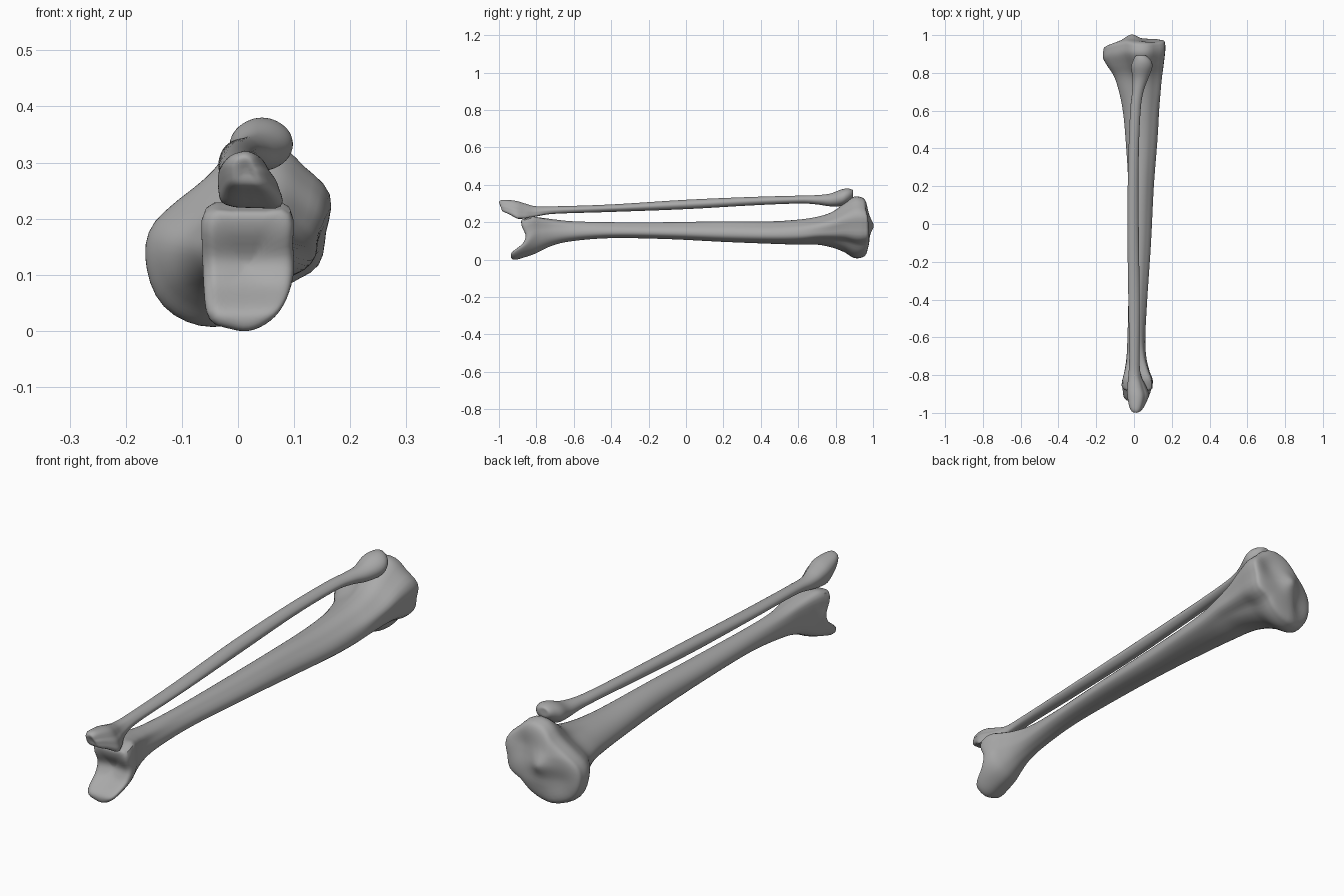
import bpy
import bmesh
from math import cos, sin, tau, exp

SIDES = 48      # vertices around each ring
STEPS = 5       # rings between two stations

old = bpy.data.objects.get("Cube")
if old:
    bpy.data.objects.remove(old, do_unlink=True)

bone_grey = bpy.data.materials.new("bone_grey")
bone_grey.use_nodes = True
colour = (0.4, 0.4, 0.4, 1)
bone_grey.diffuse_color = colour
bone_grey.node_tree.nodes["Principled BSDF"].inputs["Base Color"].default_value = colour


def catmull(a, b, c, d, t):
    """Smooth value between b and c."""
    return b + 0.5 * t * (c - a + t * (2*a - 5*b + 4*c - d + t * (3*(b - c) + d - a)))


def ramp(value, start, end):
    """Smooth step from start to end."""
    t = min(1, max(0, (value - start) / (end - start)))
    return t * t * (3 - 2 * t)


def outline(radii):
    """Closed outline from radii at even angles, fitted to a unit box."""
    count = len(radii)
    points = []
    for i in range(SIDES):
        k, t = divmod(i * count / SIDES, 1)
        r = catmull(*(radii[(int(k) + j) % count] for j in (-1, 0, 1, 2)), t)
        points.append((r * cos(tau * i / SIDES), r * sin(tau * i / SIDES)))
    fitted = []
    for axis in zip(*points):
        low, high = min(axis), max(axis)
        fitted.append([2 * (v - low) / (high - low) - 1 for v in axis])
    return list(zip(*fitted))


def smooth_stations(stations):
    """Add in-between stations along the bone."""
    last = len(stations) - 1
    result = []
    for i in range(last):
        near = [stations[min(last, max(0, i + j))] for j in (-1, 0, 1, 2)]
        for s in range(STEPS):
            result.append([catmull(*column, s / STEPS) for column in zip(*near)])
    return result + [stations[-1]]


def loft(name, stations, low_end, shaft, high_end, shape_end):
    """Skin rings through stations (y, left, right, bottom, top, end weight), in hundredths.
    A negative weight blends to the low end outline, a positive one to the high end."""
    bm = bmesh.new()
    rings = []
    for y, x0, x1, z0, z1, weight in smooth_stations(stations):
        target = high_end if weight > 0 else low_end
        w = min(1, abs(weight))
        ring = []
        for (sx, sz), (ex, ez) in zip(shaft, target):
            u, v = sx + (ex - sx) * w, sz + (ez - sz) * w
            x = (x0 + x1 + u * (x1 - x0)) / 200
            z = (z0 + z1 + v * (z1 - z0)) / 200
            ring.append(bm.verts.new((x, y / 100 + shape_end(x, y / 100, z), z)))
        rings.append(ring)
    for a, b in zip(rings, rings[1:]):
        for i in range(SIDES):
            j = (i + 1) % SIDES
            bm.faces.new((a[i], a[j], b[j], b[i]))
    bm.faces.new(rings[0])
    bm.faces.new(rings[-1])
    bmesh.ops.recalc_face_normals(bm, faces=bm.faces)
    mesh = bpy.data.meshes.new(name)
    bm.to_mesh(mesh)
    bm.free()
    mesh.materials.append(bone_grey)
    bone = bpy.data.objects.new(name, mesh)
    bpy.context.collection.objects.link(bone)
    bpy.ops.object.select_all(action="DESELECT")
    bone.select_set(True)
    bpy.context.view_layer.objects.active = bone
    bpy.ops.object.shade_smooth_by_angle(angle=0.7)
    return bone


# Cross-section outlines
knee = outline([.93, 1.05, .99, 1.03, .92, .71, .67, .76, .95, 1.05, 1.12, 1.08, .97, .86, .78, .92])
ankle = outline([1, 1.05, 1.3, 1.05, .97, 1.05, 1.28, 1.05, .95, 1, 1.15, 1.04, 1, .97, .97, .97])
crest = outline([1.05, .95, .9, .95, 1, 1, 1, 1, 1, 1, 1, .95, .9, .9, 1, 1.1])
lower_tip = outline([.8, .7, .75, .9, 1, 1, 1, .95, .9, .95, 1.1, 1.05, 1, 1.1, 1.35, .98])
round_shaft = outline([1, .9, .9, 1, 1.05, 1, .95, .95])
knob = outline([1, 1.05, 1.1, 1.05, 1, 1, 1, 1])


def shape_shin(x, y, z):
    """Ankle spur, sloped plateau, central ridge and the two shallow joint cups."""
    if y < 0:
        near = ramp(-y, .78, .88)
        return near * (.025 * exp(-((z - .125) / .04) ** 2) - .055 * ramp(-z, -.09, -.025))
    near = ramp(y, .75, .95)
    shift = -.3 * max(0, -x - .04) - .15 * max(0, z - .22) - .15 * max(0, .1 - z)
    top = ramp(y, .94, .975)
    ridge = .022 * exp(-((x + .01) ** 2 + (z - .18) ** 2) / .0014)
    cups = sum(.016 * exp(-((x - cx) ** 2 + (z - cz) ** 2) / .003)
               for cx, cz in ((.08, .23), (-.08, .11)))
    return near * shift + top * (ridge - cups)


# Large bone
shin_stations = [
    (-87, 1, 2, 11, 12, -1),
    (-88, -3, 6, 5, 18, -1),
    (-88, -5, 9, 1, 21, -1),
    (-86, -6.5, 10, 0, 22, -1),
    (-82, -6, 9.5, 2, 23, -1),
    (-77, -5, 8, 5, 22.5, -.8),
    (-70, -4, 6.5, 8, 21.5, -.5),
    (-60, -3.5, 6, 10, 20.5, -.2),
    (-40, -3, 7, 11.5, 20, 0),
    (-10, -3, 9, 11, 20, 0),
    (20, -3, 10.5, 9.5, 20.5, 0),
    (45, -4.5, 12.5, 8.5, 20.5, .1),
    (60, -6, 13.5, 8, 21.5, .3),
    (70, -8, 14.5, 8, 23, .6),
    (78, -10.5, 15, 6.5, 25.5, .9),
    (85, -14, 15.8, 4, 30, 1),
    (91, -16.3, 16.5, 1, 33.5, 1),
    (95, -16.3, 16.5, 1, 33.5, 1),
    (97.5, -15, 15.3, 3, 31.5, 1),
    (98.2, -8, 9, 10, 25, 1),
    (98.2, -1, 0, 17, 18, 1),
]
shin_bone = loft("shin_bone", shin_stations, ankle, crest, knee, shape_shin)


def shape_calf(x, y, z):
    """Slant the rough lower tip so its upper edge reaches furthest."""
    return .35 * ramp(-y, .88, .96) * (.27 - z) if y < 0 else 0


# Slender bone
calf_stations = [
    (-98.5, 1, 2, 28, 29, -1),
    (-98.5, -1, 4, 26, 31, -1),
    (-96, -2.5, 6, 24.5, 32, -1),
    (-91, -3.5, 8, 22, 31.5, -1),
    (-86, -3.5, 6.5, 22, 30, -1),
    (-80, -3, 4, 23, 28.5, -.6),
    (-70, -2.5, 3, 24.5, 28.5, -.2),
    (-40, -3, 3, 25.5, 29.5, 0),
    (0, -3.5, 2.5, 27, 32, 0),
    (35, -3, 2.5, 29, 33.5, 0),
    (60, -2, 3.5, 30, 34.2, 0),
    (70, -1, 5, 29.5, 34.5, .4),
    (77, -.8, 7.5, 28.5, 35.3, .9),
    (83, -1.5, 9.7, 28.7, 37.5, 1),
    (86.5, -.5, 9, 30.5, 38, 1),
    (89, 1, 6.5, 33, 37.3, 1),
    (89.3, 3, 4, 35, 36, 1),
]
calf_bone = loft("calf_bone", calf_stations, lower_tip, round_shaft, knob, shape_calf)
